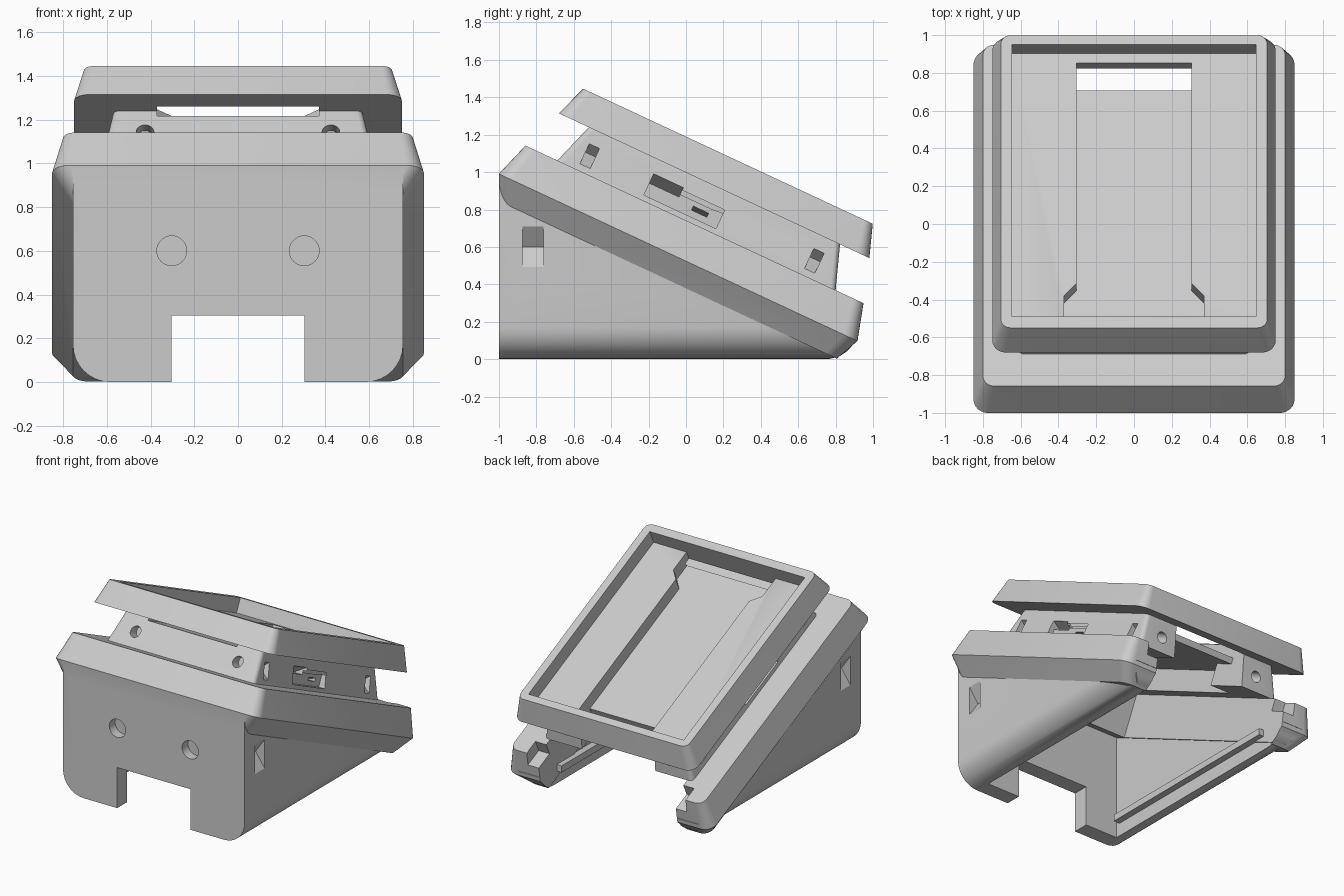
import bpy, bmesh, math
from mathutils import Matrix

cube = bpy.data.objects.get("Cube")
if cube:
    bpy.data.objects.remove(cube, do_unlink=True)

grey = bpy.data.materials.new("light_grey")
grey.use_nodes = True
grey.diffuse_color = (0.6, 0.6, 0.6, 1)
grey.node_tree.nodes["Principled BSDF"].inputs["Base Color"].default_value = (0.6, 0.6, 0.6, 1)

FLAT = Matrix.Identity(4)
TILT = Matrix.Rotation(math.radians(-25), 4, "X")   # y runs down the slope, z leaves it


def skin(name, rings, frame=FLAT):
    """Closed solid through rings of points that all have the same count."""
    bm = bmesh.new()
    loops = [[bm.verts.new(frame @ Matrix.Translation(p).translation) for p in ring] for ring in rings]
    count = len(loops[0])
    for low, high in zip(loops, loops[1:]):
        for i in range(count):
            j = (i + 1) % count
            bm.faces.new((low[i], low[j], high[j], high[i]))
    bm.faces.new(loops[0][::-1])
    bm.faces.new(loops[-1])
    bmesh.ops.recalc_face_normals(bm, faces=bm.faces)
    mesh = bpy.data.meshes.new(name)
    bm.to_mesh(mesh)
    bm.free()
    mesh.materials.append(grey)
    ob = bpy.data.objects.new(name, mesh)
    bpy.context.collection.objects.link(ob)
    return ob


def extrude(axis, a, b, points, frame=FLAT, name="cutter"):
    place = {"x": lambda p, d: (d, p[0], p[1]),
             "y": lambda p, d: (p[0], d, p[1]),
             "z": lambda p, d: (p[0], p[1], d)}[axis]
    return skin(name, [[place(p, d) for p in points] for d in (a, b)], frame)


def box(x, y, z, frame=FLAT, name="cutter"):
    return extrude("z", z[0], z[1], [(x[0], y[0]), (x[1], y[0]), (x[1], y[1]), (x[0], y[1])], frame, name)


def drill(x, y, z, radius, depth, frame=FLAT):
    pts = [(x + radius * math.cos(t * math.tau / 32), z + radius * math.sin(t * math.tau / 32)) for t in range(32)]
    return extrude("y", y, y + depth, pts, frame)


def arc(cx, cy, r, start, end, steps):
    return [(cx + r * math.cos(math.radians(start + (end - start) * i / steps)),
             cy + r * math.sin(math.radians(start + (end - start) * i / steps))) for i in range(steps + 1)]


def rounded(w, u0, u1, n, r):
    corners = [(w - r, u1 - r, 0), (r - w, u1 - r, 90), (r - w, u0 + r, 180), (w - r, u0 + r, 270)]
    return [(x, y, n) for cx, cy, a in corners for x, y in arc(cx, cy, r, a, a + 90, 6)]


def boolean(target, tools, operation="DIFFERENCE"):
    for tool in tools:
        mod = target.modifiers.new("cut", "BOOLEAN")
        mod.object, mod.operation, mod.solver = tool, operation, "EXACT"
        mesh = bpy.data.meshes.new_from_object(target.evaluated_get(bpy.context.evaluated_depsgraph_get()))
        target.modifiers.clear()
        target.data = mesh
        bpy.data.objects.remove(tool, do_unlink=True)


def both(make):
    return [make(1), make(-1)]


def vee(s, outer, inner, y, z, frame=FLAT):
    """V-shaped side pocket."""
    pts = [(s * outer, z[0]), (s * outer, z[1]), (s * inner, (z[0] + z[1]) / 2)]
    return extrude("y", y[0], y[1], pts, frame)


# Wedge body: rounded cross-section trimmed by the sloping side profile
section = [(0.755, 1.2), (-0.755, 1.2)] + arc(-0.585, 0.17, 0.17, 180, 270, 8) + arc(0.585, 0.17, 0.17, 270, 360, 8)
base = extrude("y", -1, 1, section, name="base")
side = [(-1, -0.01), (-1, 0.985), (0.92, 0.09 + 0.04)] + arc(0.75, 0.17, 0.17, 0, -90, 8) + [(0.74, -0.01)]
side = [(-1, 0), (-1, 0.985), (0.925, 0.13)] + arc(0.745, 0.18, 0.18, -16, -90, 8)
boolean(base, [extrude("x", -1, 1, side)], "INTERSECT")

# Flared bezel around the sloping top
bezel = skin("bezel", [rounded(0.755, -1.263, 0.73, 0.343, 0.07), rounded(0.85, -1.326, 0.79, 0.475, 0.08),
                       rounded(0.80, -1.26, 0.734, 0.672, 0.06)], TILT)
boolean(base, [bezel], "UNION")

# Hollow interior, front notch, holes and side pockets of the base
hollow = [(-0.88, -1), (-0.88, 0.8), (1.5, -0.31), (1.5, -1)]
boolean(base, [
    extrude("x", -0.58, 0.58, hollow),
    box((-0.57, 0.57), (-1.03, 2), (0.2, 0.9), TILT),
    box((-0.305, 0.305), (-1.5, -0.5), (-0.5, 0.305)),
    box((-2, 2), (-2, 2), (-1, 0)),
    *both(lambda s: drill(s * 0.303, -1.1, 0.6, 0.068, 0.17)),
    *both(lambda s: vee(s, 0.77, 0.68, (-0.875, -0.762), (0.47, 0.73))),
    *both(lambda s: box((s * 0.5, s * 0.66), (0.62, 1), (0.58, 0.9), TILT)),
])
for label, s in (("left", 1), ("right", -1)):
    box((s * 0.53, s * 0.6), (-0.85, 0.72), (0.1, 0.15), name=label + "_inner_rail")


# Opening shared by tray floor and cradle top
def channel():
    half = [(0.37, -1.044), (0.37, -0.87), (0.305, -0.8), (0.305, 0.488)]
    return extrude("z", 0.875, 1.2, half + [(-x, y) for x, y in half[::-1]], TILT)


# Cradle block between base and tray
cradle = skin("cradle", [rounded(0.615, -1.073, 0.57, 0.67, 0.03), rounded(0.57, -0.995, 0.487, 0.904, 0.03)], TILT)
boolean(cradle, [
    channel(),
    box((-0.47, 0.47), (-0.93, 0.2), (0.5, 0.83), TILT),
    box((-0.305, 0.305), (0.1, 0.372), (0.5, 0.83), TILT),
    box((-0.305, 0.305), (0.372, 1), (0.5, 1), TILT),
    *both(lambda s: drill(s * 0.425, -1.2, 0.78, 0.04, 0.24, TILT)),
    *both(lambda s: drill(s * 0.425, 0.4, 0.78, 0.04, 0.4, TILT)),
])
for s in (1, -1):
    boolean(cradle, [
        vee(s, 0.63, 0.52, (-0.955, -0.895), (0.69, 0.86), TILT),
        vee(s, 0.63, 0.52, (0.37, 0.43), (0.69, 0.86), TILT),
        box((s * 0.56, s * 0.7), (-0.575, -0.15), (0.7, 0.80), TILT),
    ])
    # Overhanging slots of the side port
    for y0, y1, low, high in ((-0.575, -0.4, 0.77, 0.825), (-0.4, -0.15, 0.785, 0.81), (-0.31, -0.22, 0.735, 0.765)):
        pts = [(s * 0.65, low), (s * 0.65, high), (s * 0.58, high), (s * 0.49, low)]
        boolean(cradle, [extrude("y", y0, y1, pts, TILT)])

# Tray with raised rim
tray = skin("tray", [rounded(0.75, -1.172, 0.66, 0.904, 0.07), rounded(0.705, -1.109, 0.599, 1.078, 0.05)], TILT)
boolean(tray, [box((-0.645, 0.645), (-1.044, 0.545), (0.97, 1.2), TILT), channel()])

# Smooth the rounded corners, keep real edges sharp
for ob in (base, cradle, tray):
    bpy.ops.object.select_all(action="DESELECT")
    ob.select_set(True)
    bpy.context.view_layer.objects.active = ob
    bpy.ops.object.shade_smooth_by_angle(angle=math.radians(30))
